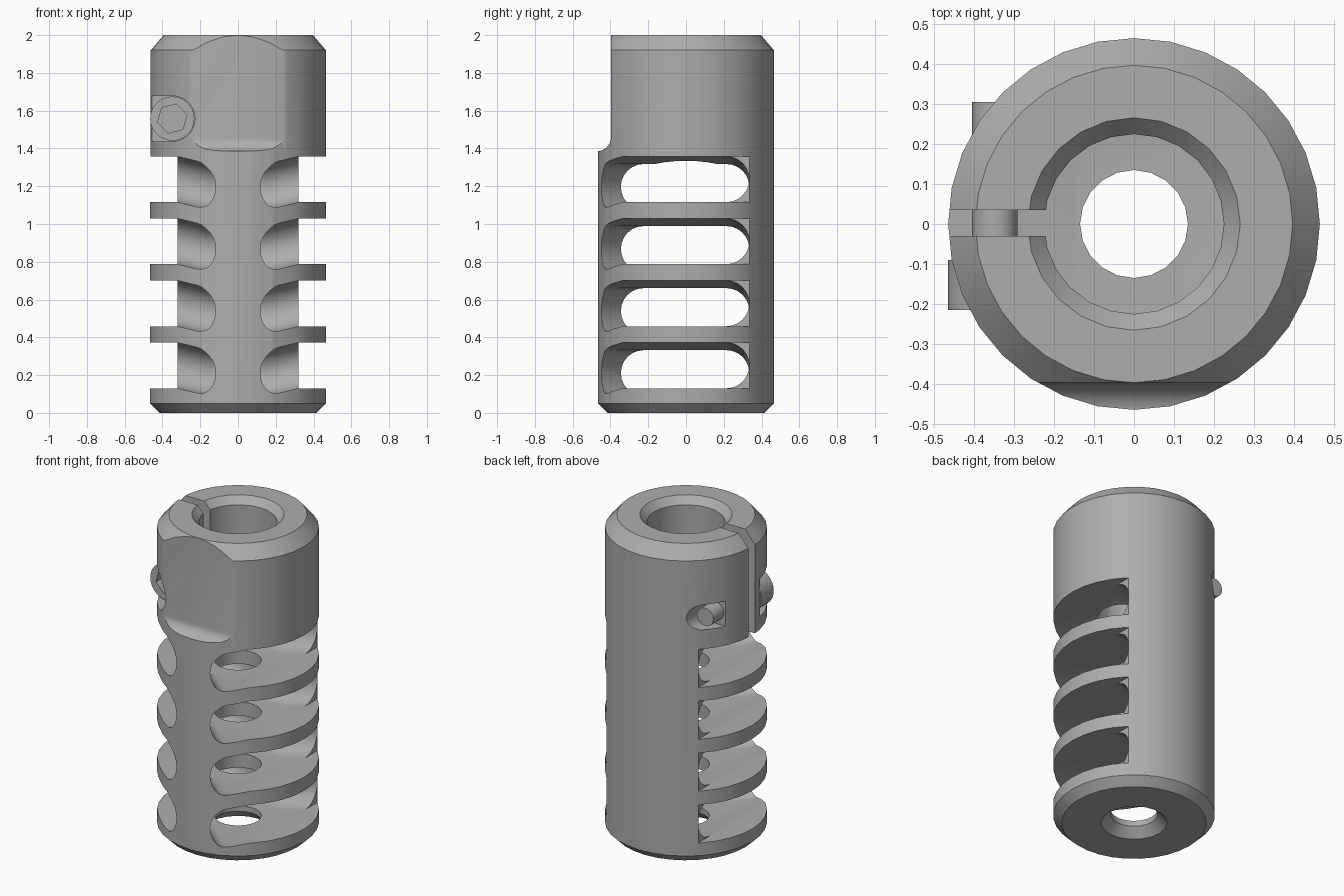
import bpy, bmesh
from math import sin, cos, pi, sqrt
from mathutils import Vector

if "Cube" in bpy.data.objects:
    bpy.data.objects.remove(bpy.data.objects["Cube"])

steel = bpy.data.materials.new("grey steel")
steel.use_nodes = True
grey = (0.42, 0.42, 0.42, 1)
steel.diffuse_color = grey
steel.node_tree.nodes["Principled BSDF"].inputs["Base Color"].default_value = grey

R, HEIGHT = 0.465, 2.0
SCREW_X, SCREW_Z = -0.348, 1.558


def loft(name, rings):
    """Closed solid through a list of equal-length point rings."""
    bm = bmesh.new()
    rows = [[bm.verts.new(p) for p in ring] for ring in rings]
    n = len(rows[0])
    for a, b in zip(rows, rows[1:]):
        for i in range(n):
            j = (i + 1) % n
            bm.faces.new((a[i], a[j], b[j], b[i]))
    bm.faces.new(rows[0])
    bm.faces.new(rows[-1])
    bmesh.ops.recalc_face_normals(bm, faces=bm.faces)
    mesh = bpy.data.meshes.new(name)
    bm.to_mesh(mesh)
    bm.free()
    mesh.materials.append(steel)
    obj = bpy.data.objects.new(name, mesh)
    bpy.context.collection.objects.link(obj)
    return obj


def lathe(name, profile, sides):
    """Solid of revolution about z from (radius, height) pairs."""
    angles = [2 * pi * i / sides for i in range(sides)]
    return loft(name, [[(r * cos(a), r * sin(a), z) for a in angles] for r, z in profile])


def along_y(name, outline, y0, y1):
    """Prism along y from an (x, z) outline placed at the screw axis."""
    return loft(name, [[(SCREW_X + x, y, SCREW_Z + z) for x, z in outline] for y in (y0, y1)])


def box(name, lo, hi):
    return loft(name, [[(lo[0], lo[1], z), (hi[0], lo[1], z), (hi[0], hi[1], z), (lo[0], hi[1], z)]
                       for z in (lo[2], hi[2])])


def circle(r, sides, turn=0.0):
    return [(r * cos(turn + 2 * pi * i / sides), r * sin(turn + 2 * pi * i / sides)) for i in range(sides)]


def cut(target, cutter):
    """Subtract a cutter and discard it."""
    cutter.hide_render = True
    mod = target.modifiers.new("cut", 'BOOLEAN')
    mod.operation, mod.solver, mod.object = 'DIFFERENCE', 'EXACT', cutter
    bpy.context.view_layer.objects.active = target
    bpy.ops.object.modifier_apply(modifier=mod.name)
    bpy.data.objects.remove(cutter)


def smooth(obj):
    bpy.ops.object.select_all(action='DESELECT')
    obj.select_set(True)
    bpy.context.view_layer.objects.active = obj
    bpy.ops.object.shade_smooth_by_angle(angle=pi / 6)


# Main tube with bevelled ends
body = lathe("body", [(0.415, 0), (R, 0.05), (R, 1.92), (0.397, HEIGHT)], 32)

# Narrow lower bore and wide upper bore, both countersunk
cut(body, lathe("lower_bore", [(0.2, -0.01), (0.135, 0.055), (0.135, 1.35)], 20))
cut(body, lathe("upper_bore", [(0.225, 1.27), (0.225, 1.955), (0.275, 2.01)], 24))


# Side vents: round-ended slots that step up outward and splay towards the front
def vent_ring(x, square, base):
    r, back = 0.121, 0.335
    ax = abs(x)
    front = -0.345 - 0.87 * ax
    rise = 0.04 * min(max((ax - 0.155) / 0.165, 0), 1)
    ring, steps = [], 12
    for end, sign in ((back, 1), (front, -1)):
        for i in range(steps + 1):
            a = -pi / 2 + pi * i / steps
            y = end if square else end - sign * r * (1 - cos(a))
            ring.append((x, y, base + rise + r + sign * r * sin(a)))
    return ring


half = [(0.155, False), (0.32, False), (0.3205, True), (0.6, True)]
stations = [(-x, s) for x, s in reversed(half)] + [(0, False)] + half
for k in range(4):
    base = 0.09 + 0.3285 * k
    cut(body, loft("vent_cutter", [vent_ring(x, s, base) for x, s in stations]))

# Flat on the front, ending below in a hollow fillet
flat_y, fillet, flat_z = -0.397, 0.075, 1.385
side = [(-0.7, 2.1), (flat_y, 2.1)]
for i in range(9):
    a = pi / 2 * i / 8
    side.append((flat_y - fillet + fillet * cos(a), flat_z + fillet - fillet * sin(a)))
side.append((-0.7, flat_z))
cut(body, loft("front_flat_cutter", [[(x, y, z) for y, z in side] for x in (-0.6, 0.6)]))

# Clamp slit
cut(body, box("slit_cutter", (-0.6, -0.03, 1.3), (-0.1, 0.035, 2.1)))


# Pockets for the screw head and the screw tip, open to the side
def pocket(r):
    arc = [(r * sin(pi * i / 16), -r * cos(pi * i / 16)) for i in range(17)]
    return arc + [(-0.3, r), (-0.3, -r)]


cut(body, along_y("head_pocket_cutter", pocket(0.12), -0.6, -0.09))
cut(body, along_y("tip_pocket_cutter", pocket(0.08), 0.2, 0.6))
smooth(body)

# Clamp screw: shank through the slit and head with a hex socket
shank = along_y("screw_shank", circle(0.057, 20), -0.1, 0.305)
head = along_y("screw_head", circle(0.117, 28), -0.215, -0.09)
cut(head, along_y("socket_cutter", circle(0.08, 6, 0.25), -0.3, -0.14))
smooth(shank)
smooth(head)
